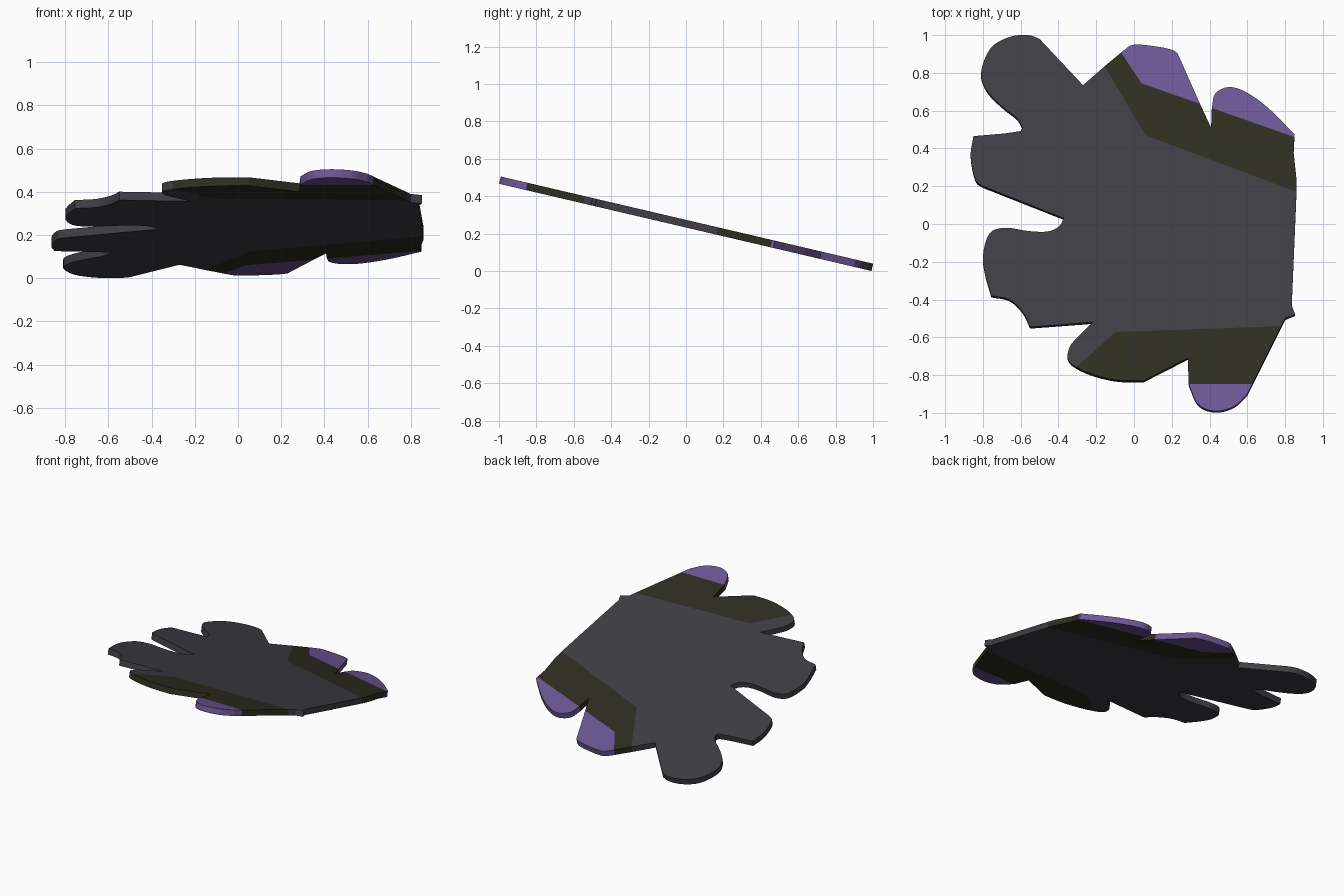
import bpy, bmesh, math
from mathutils import Vector, Matrix

if "Cube" in bpy.data.objects:
    bpy.data.objects.remove(bpy.data.objects["Cube"])

THICK = 0.04
TILT = math.atan(0.234)


def smooth(points, steps=4):
    """Catmull-Rom curve through the points, ends kept sharp."""
    p = [Vector(q) for q in points]
    p = [p[0] * 2 - p[1]] + p + [p[-1] * 2 - p[-2]]
    out = []
    for a, b, c, d in zip(p, p[1:], p[2:], p[3:]):
        for i in range(steps):
            t = i / steps
            out.append(0.5 * (2 * b + (c - a) * t + (2 * a - 5 * b + 4 * c - d) * t * t
                              + (3 * b - a - 3 * c + d) * t ** 3))
    return out + [p[-2]]


def straight(points):
    return [Vector(q) for q in points]


# Outline clockwise seen from above: rounded lobes joined by straight runs
outline = (
    smooth([(-.59, .51), (-.62, .56), (-.69, .615), (-.775, .70), (-.81, .80), (-.76, .93),
            (-.66, .99), (-.56, 1.0), (-.50, .98)])                         # back left lobe
    + straight([(-.27, .735), (-.15, .84)])
    + smooth([(-.06, .915), (0, .95), (.13, .938), (.20, .922), (.23, .905)])  # back lobe
    + straight([(.35, .635), (.408, .51)])
    + smooth([(.412, .615), (.43, .69), (.50, .725), (.59, .70), (.71, .615), (.85, .475)])
    + straight([(.845, .38), (.86, .24), (.86, .16), (.835, -.43), (.853, -.478),
                (.80, -.50), (.63, -.84)])                                   # right edge
    + smooth([(.60, -.90), (.53, -.965), (.43, -.99), (.34, -.955), (.29, -.85)])  # front lobe
    + straight([(.285, -.71)])
    + smooth([(.05, -.83), (-.10, -.825), (-.25, -.785), (-.345, -.725), (-.34, -.65),
              (-.29, -.59)])                                                 # front left lobe
    + straight([(-.22, -.52)])
    + smooth([(-.55, -.545), (-.59, -.465), (-.66, -.40), (-.755, -.38)])
    + smooth([(-.785, -.28), (-.80, -.17), (-.765, -.05), (-.68, -.02), (-.56, -.037),
              (-.46, -.04), (-.40, -.015), (-.37, .03)])                     # left lobe
    + smooth([(-.80, .20), (-.84, .235), (-.865, .36), (-.85, .465)])        # upper left lobe
    + straight([(-.68, .48), (-.60, .492)])
)

# Colour regions: material slot and the lines they lie to the left of
regions = [
    (1, [((-.16, .845), (.06, .47)), ((.06, .47), (.86, .17))]),
    (1, [((.80, -.54), (-.10, -.572)), ((-.10, -.572), (-.30, -.755))]),
    (2, [((-.07, .91), (.04, .745)), ((.04, .745), (.85, .46))]),
    (2, [((.60, -.847), (.30, -.847)), ((.20, -.50), (.20, -.90))]),
]


def left_normal(a, b):
    return Vector((a[1] - b[1], b[0] - a[0])).normalized()


# Flat slab
bm = bmesh.new()
base = bm.faces.new([bm.verts.new((p.x, p.y, -THICK)) for p in outline])
ext = bmesh.ops.extrude_face_region(bm, geom=[base], use_keep_orig=True)
bmesh.ops.translate(bm, vec=(0, 0, THICK),
                    verts=[v for v in ext["geom"] if isinstance(v, bmesh.types.BMVert)])
bmesh.ops.triangulate(bm, faces=[f for f in bm.faces if len(f.verts) > 4])

# Cut along the colour borders, then colour each face by region
for slot, lines in regions:
    for a, b in lines:
        n = left_normal(a, b)
        bmesh.ops.bisect_plane(bm, geom=bm.verts[:] + bm.edges[:] + bm.faces[:],
                               plane_co=(*a, 0), plane_no=(*n, 0), dist=1e-5)
for f in bm.faces:
    c = f.calc_center_median().to_2d()
    for slot, lines in regions:
        if all((c - Vector(a)).dot(left_normal(a, b)) > 0 for a, b in lines):
            f.material_index = slot

# Tilt the slab down toward the back and stand it on the ground
bmesh.ops.recalc_face_normals(bm, faces=bm.faces[:])
bm.transform(Matrix.Rotation(-TILT, 4, 'X') @ Matrix.Diagonal((1, 1 / math.cos(TILT), 1, 1)))
low = min(v.co.z for v in bm.verts)
bmesh.ops.translate(bm, vec=(0, 0, -low), verts=bm.verts[:])

mesh = bpy.data.meshes.new("lobed_plate")
bm.to_mesh(mesh)
bm.free()
plate = bpy.data.objects.new("lobed_plate", mesh)
bpy.context.collection.objects.link(plate)

for name, col in (("dark grey", (.051, .048, .058, 1)),
                  ("dark olive", (.027, .027, .016, 1)),
                  ("purple", (.15, .098, .305, 1))):
    mat = bpy.data.materials.new(name)
    mat.diffuse_color = col
    mat.use_nodes = True
    mat.node_tree.nodes["Principled BSDF"].inputs["Base Color"].default_value = mat.diffuse_color
    mesh.materials.append(mat)
